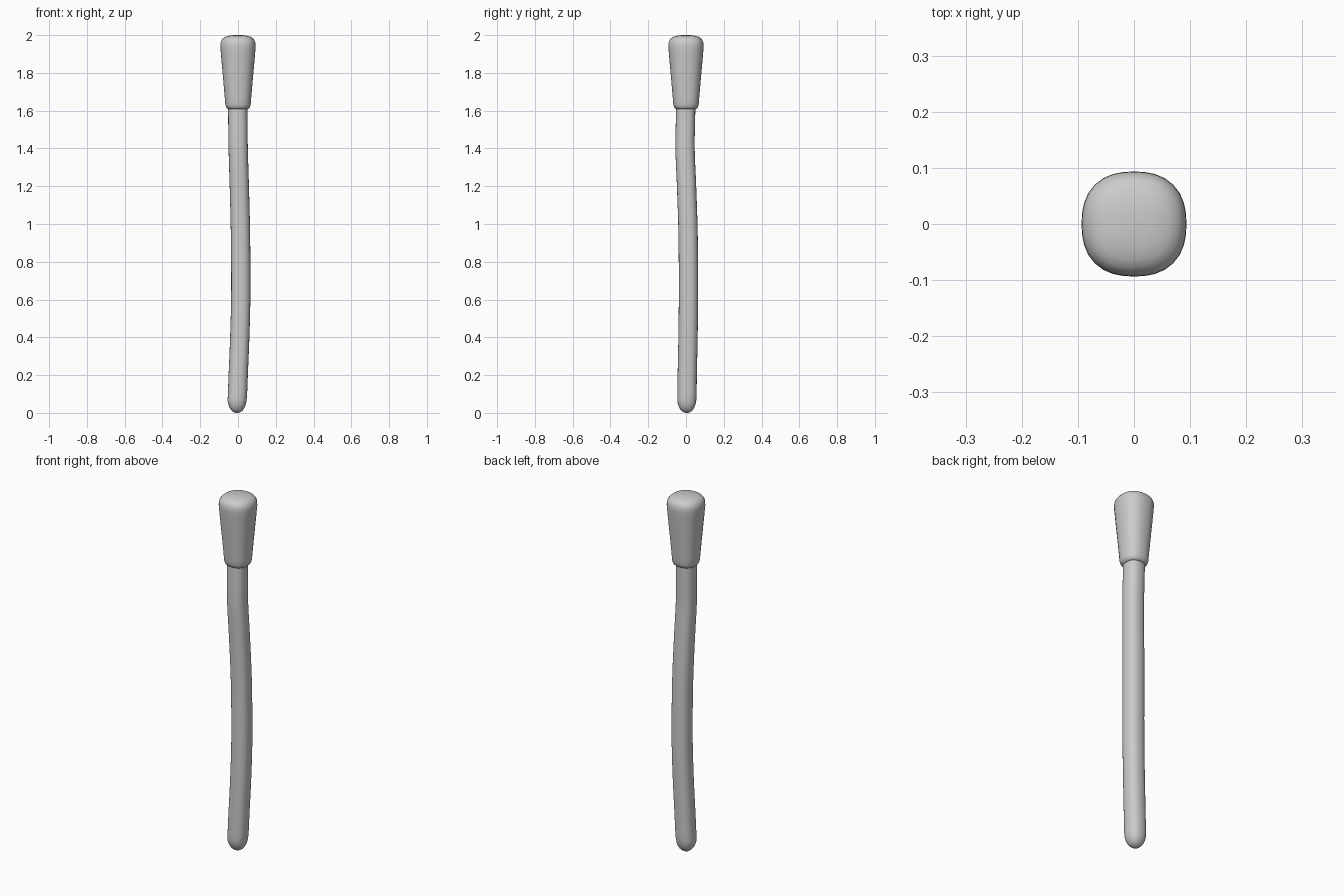
import bpy, bmesh, math

if "Cube" in bpy.data.objects:
    bpy.data.objects.remove(bpy.data.objects["Cube"])

SEG = 32


def squircle(cx, cy, z, r, n=2.4):
    """Ring of points on a rounded square."""
    pts = []
    for i in range(SEG):
        a = 2 * math.pi * i / SEG
        c, s = math.cos(a), math.sin(a)
        k = r / (abs(c) ** n + abs(s) ** n) ** (1 / n)
        pts.append((cx + k * c, cy + k * s, z))
    return pts


def loft(name, rings):
    """Skin rings (cx, cy, z, r) ordered bottom to top, closed at both ends."""
    bm = bmesh.new()
    loops = [[bm.verts.new(p) for p in squircle(*ring)] for ring in rings]
    for low, high in zip(loops, loops[1:]):
        for i in range(SEG):
            j = (i + 1) % SEG
            bm.faces.new((low[i], low[j], high[j], high[i]))
    bm.faces.new(loops[0][::-1])
    bm.faces.new(loops[-1])
    mesh = bpy.data.meshes.new(name)
    bm.to_mesh(mesh)
    bm.free()
    mesh.shade_smooth()
    obj = bpy.data.objects.new(name, mesh)
    bpy.context.collection.objects.link(obj)
    return obj


def smooth_path(points, steps=4):
    """Catmull-Rom curve through the points."""
    p = [points[0]] + points + [points[-1]]
    out = []
    for a, b, c, d in zip(p, p[1:], p[2:], p[3:]):
        for k in range(steps):
            t = k / steps
            out.append(tuple(0.5 * (2 * v1 + (v2 - v0) * t
                                    + (2 * v0 - 5 * v1 + 4 * v2 - v3) * t * t
                                    + (3 * v1 - v0 - 3 * v2 + v3) * t ** 3)
                             for v0, v1, v2, v3 in zip(a, b, c, d)))
    return out + [points[-1]]


# Slightly bowed shaft with a rounded foot
R = 0.051
path = [(-0.003, 0.005, 0.09), (0.002, 0.007, 0.22), (0.01, 0.011, 0.42),
        (0.015, 0.013, 0.65), (0.013, 0.011, 0.95), (0.007, 0.003, 1.2),
        (0.001, -0.005, 1.4), (-0.001, -0.002, 1.58), (-0.001, 0.0, 1.68)]
foot = []
for i in range(1, 9):
    a = math.pi / 2 * i / 9
    foot.append((-0.005, 0.004, 0.08 * (1 - math.cos(a)), R * math.sin(a) ** 0.9))
foot.insert(0, (-0.005, 0.004, 0.0, 0.004))
loft("shaft", foot + [(x, y, z, R) for x, y, z in smooth_path(path)])

# Flared grip with rounded rims
profile = [(0.01, 1.606), (0.045, 1.607), (0.056, 1.61), (0.063, 1.618),
           (0.067, 1.632), (0.069, 1.655), (0.077, 1.75), (0.086, 1.85),
           (0.091, 1.91), (0.0935, 1.94), (0.0925, 1.958), (0.088, 1.972),
           (0.079, 1.984), (0.064, 1.992), (0.045, 1.997), (0.025, 1.9995),
           (0.005, 2.0)]
loft("grip", [(0, 0, z, r) for r, z in profile])
